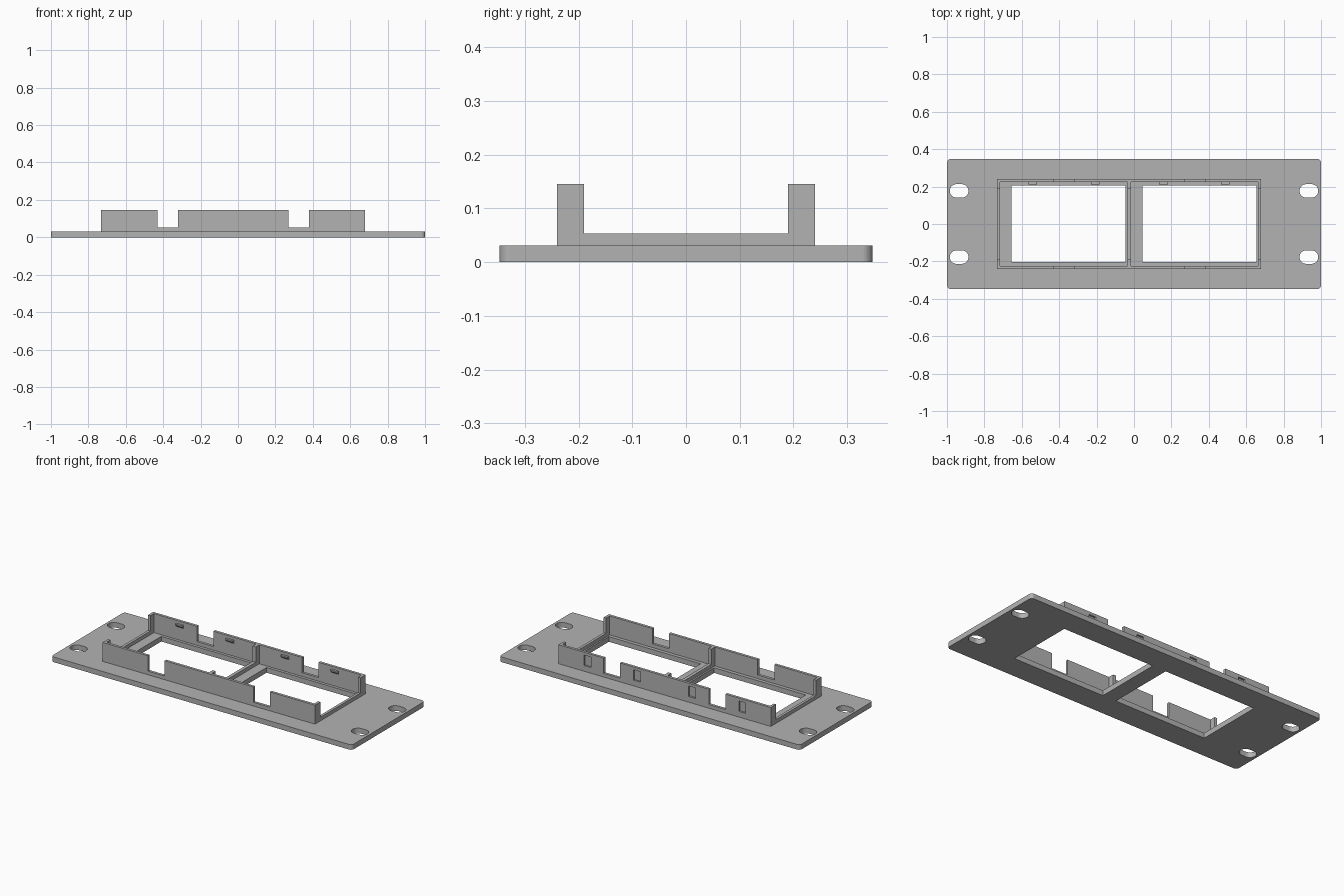
import bpy, bmesh, math
from mathutils import Matrix

cube = bpy.data.objects.get("Cube")
if cube:
    bpy.data.objects.remove(cube, do_unlink=True)

grey = bpy.data.materials.new("light grey plastic")
colour = (0.45, 0.45, 0.45, 1)
grey.diffuse_color = colour
grey.use_nodes = True
grey.node_tree.nodes["Principled BSDF"].inputs["Base Color"].default_value = colour

PLATE, LOW, TOP = 0.031, 0.053, 0.145      # heights of plate, sill and wall
WALL, DEPTH = 0.016, 0.24                  # wall thickness, outer half depth
XZ = Matrix.Rotation(math.pi / 2, 4, 'X')  # upright, facing front
YZ = Matrix.Rotation(math.pi / 2, 4, 'Z') @ XZ  # upright, facing sideways


def slab(name, loops, thickness, matrix):
    """Extrude an outline with holes, centred on its own plane."""
    curve = bpy.data.curves.new(name, 'CURVE')
    curve.dimensions = '2D'
    curve.fill_mode = 'BOTH'
    curve.extrude = thickness / 2
    for loop in loops:
        spline = curve.splines.new('POLY')
        spline.points.add(len(loop) - 1)
        for point, (x, y) in zip(spline.points, loop):
            point.co = (x, y, 0, 1)
        spline.use_cyclic_u = True
    temp = bpy.data.objects.new(name, curve)
    bpy.context.collection.objects.link(temp)
    graph = bpy.context.evaluated_depsgraph_get()
    mesh = bpy.data.meshes.new_from_object(temp.evaluated_get(graph))
    bpy.data.objects.remove(temp, do_unlink=True)
    bm = bmesh.new()
    bm.from_mesh(mesh)
    bmesh.ops.remove_doubles(bm, verts=bm.verts, dist=1e-5)
    bmesh.ops.recalc_face_normals(bm, faces=bm.faces)
    bmesh.ops.transform(bm, matrix=matrix, verts=bm.verts)
    for face in bm.faces:
        face.smooth = False
    bm.to_mesh(mesh)
    bm.free()
    mesh.name = name
    mesh.materials.clear()
    mesh.materials.append(grey)
    obj = bpy.data.objects.new(name, mesh)
    bpy.context.collection.objects.link(obj)
    return obj


def rect(x0, x1, y0, y1):
    return [(x0, y0), (x1, y0), (x1, y1), (x0, y1)]


def rounded(cx, cy, hx, hy, r, steps=8):
    """Rounded rectangle; becomes a stadium when r equals hy."""
    points = []
    for quarter, (sx, sy) in enumerate([(1, 1), (-1, 1), (-1, -1), (1, -1)]):
        for i in range(steps + 1):
            a = math.pi / 2 * (quarter + i / steps)
            p = (cx + sx * (hx - r) + r * math.cos(a),
                 cy + sy * (hy - r) + r * math.sin(a))
            if not points or math.dist(p, points[-1]) > 1e-5:
                points.append(p)
    return points


# Face plate with two windows and four mounting slots
loops = [rounded(0, 0, 1, 0.347, 0.02),
         rect(-0.655, -0.045, -0.203, 0.207),
         rect(0.045, 0.655, -0.203, 0.207)]
loops += [rounded(sx * 0.935, sy * 0.177, 0.05, 0.036, 0.0359)
          for sx in (-1, 1) for sy in (-1, 1)]
slab("face_plate", loops, PLATE, Matrix.Translation((0, 0, PLATE / 2)))

# Long notched walls; the back one carries clip recesses
LEFT, RIGHT = -0.732, 0.68
outline = [(LEFT, PLATE), (RIGHT, PLATE), (RIGHT, TOP)]
for a, b in ((0.38, 0.27), (-0.32, -0.43)):
    outline += [(a, TOP), (a, LOW), (b, LOW), (b, TOP)]
outline.append((LEFT, TOP))
clips = (-0.542, -0.208, 0.158, 0.488)
holes = [rect(x - 0.023, x + 0.023, 0.065, 0.128) for x in clips]
offset = DEPTH - WALL / 2
slab("front_wall", [outline], WALL, Matrix.Translation((0, -offset, 0)) @ XZ)
slab("back_wall", [outline] + holes, WALL, Matrix.Translation((0, offset, 0)) @ XZ)

# Clip tongues closing the recesses, each with a wedge hook on the inside
inner = DEPTH - WALL
hook = [(inner + 0.005, 0.128), (inner - 0.013, 0.128), (inner - 0.013, 0.12),
        (inner, 0.108), (inner, 0.065), (inner + 0.005, 0.065)]
for i, x in enumerate(clips):
    slab(f"clip_{i + 1}", [hook], 0.046, Matrix.Translation((x, 0, 0)) @ YZ)

# End walls and divider: low sill with tall posts at both ends
post = 0.19
cross = [(-inner, PLATE), (inner, PLATE), (inner, TOP), (post, TOP),
         (post, LOW), (-post, LOW), (-post, TOP), (-inner, TOP)]
for name, x, width in (("right_end_wall", LEFT + WALL / 2, WALL),
                       ("divider_wall", -0.025, 0.02),
                       ("left_end_wall", RIGHT - WALL / 2, WALL)):
    slab(name, [cross], width, Matrix.Translation((x, 0, 0)) @ YZ)
